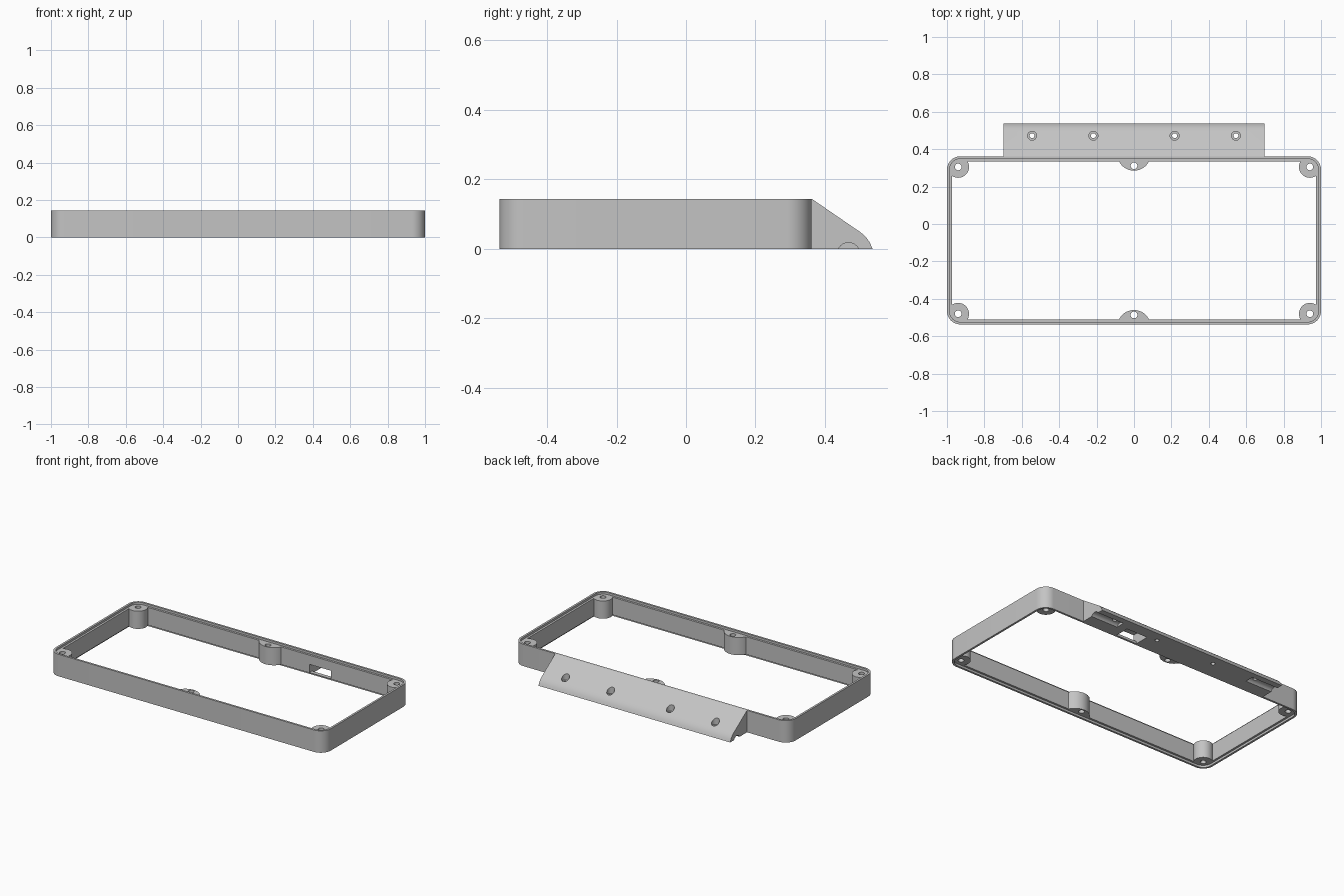
import bpy, bmesh, math
from mathutils import Vector

cube = bpy.data.objects.get("Cube")
if cube:
    bpy.data.objects.remove(cube, do_unlink=True)

# Main dimensions
HALF_X, FRONT, BACK, HEIGHT = 1.0, -0.537, 0.362, 0.144
WALL, LIP, LIP_DEPTH, CORNER = 0.027, 0.0135, 0.014, 0.072
WING_X = 0.697
HOLE_Y = 0.472

grey = bpy.data.materials.new("light_grey_plastic")
grey.use_nodes = True
colour = (0.55, 0.55, 0.55, 1)
grey.diffuse_color = colour
grey.node_tree.nodes["Principled BSDF"].inputs["Base Color"].default_value = colour


def prism(name, points, offset):
    """Extrude a closed outline of 3D points along an offset vector."""
    mesh = bpy.data.meshes.new(name)
    bm = bmesh.new()
    face = bm.faces.new([bm.verts.new(p) for p in points])
    new = bmesh.ops.extrude_face_region(bm, geom=[face])["geom"]
    bmesh.ops.translate(bm, vec=Vector(offset),
                        verts=[v for v in new if isinstance(v, bmesh.types.BMVert)])
    bmesh.ops.recalc_face_normals(bm, faces=bm.faces)
    bm.to_mesh(mesh)
    bm.free()
    mesh.materials.append(grey)
    obj = bpy.data.objects.new(name, mesh)
    bpy.context.collection.objects.link(obj)
    return obj


def rounded_box(name, inset, z0, z1):
    """Rounded rectangular block following the frame outline."""
    r = CORNER - inset
    x = HALF_X - CORNER
    centres = [(x, BACK - CORNER), (-x, BACK - CORNER),
               (-x, FRONT + CORNER), (x, FRONT + CORNER)]
    pts = []
    for quarter, (cx, cy) in enumerate(centres):
        for i in range(13):
            a = math.pi / 2 * (quarter + i / 12)
            pts.append((cx + r * math.cos(a), cy + r * math.sin(a), z0))
    return prism(name, pts, (0, 0, z1 - z0))


def post(name, x, y, r, z0, z1, sides=32):
    """Upright cylinder."""
    angles = [2 * math.pi * i / sides for i in range(sides)]
    pts = [(x + r * math.cos(a), y + r * math.sin(a), z0) for a in angles]
    return prism(name, pts, (0, 0, z1 - z0))


def side_profile(name, yz, x0, x1):
    """Outline in the side plane, extruded across x."""
    return prism(name, [(x0, y, z) for y, z in yz], (x1 - x0, 0, 0))


def combine(target, tool, operation):
    """Apply a boolean and discard its tool."""
    tool.hide_render = True
    mod = target.modifiers.new("cut", "BOOLEAN")
    mod.operation, mod.object, mod.solver = operation, tool, "EXACT"
    bpy.context.view_layer.objects.active = target
    bpy.ops.object.modifier_apply(modifier=mod.name)
    bpy.data.objects.remove(tool, do_unlink=True)


# Frame opening, with the screw bosses left standing in it
opening = rounded_box("opening_cutter", WALL, -0.1, 0.3)
boss_rows = (BACK - 0.057, FRONT + 0.057)
for y in boss_rows:
    for x in (-0.94, 0.94):
        combine(opening, post("corner_boss", x, y, 0.058, -0.2, 0.4), "DIFFERENCE")
for y in (BACK + 0.012, FRONT - 0.012):
    combine(opening, post("middle_boss", 0, y, 0.089, -0.2, 0.4, 48), "DIFFERENCE")

frame = rounded_box("enclosure_frame", 0, 0, HEIGHT)
combine(frame, opening, "DIFFERENCE")

# Stepped lips around the top and bottom rims
combine(frame, rounded_box("top_step", LIP, HEIGHT - LIP_DEPTH, 0.3), "DIFFERENCE")
combine(frame, rounded_box("bottom_step", LIP, -0.1, LIP_DEPTH), "DIFFERENCE")

# Screw holes through the bosses
for x, inset in ((-0.94, 0.057), (0, 0.051), (0.94, 0.057)):
    for y in (BACK - inset, FRONT + inset):
        combine(frame, post("screw_hole", x, y, 0.018, -0.1, 0.3, 24), "DIFFERENCE")

# Sloping rear wing with a rounded nose
wing_yz = [(BACK, 0), (BACK, HEIGHT), (0.502, 0.048), (0.512, 0.040),
           (0.521, 0.030), (0.530, 0.017), (-FRONT, 0)]
wing = side_profile("rear_wing", wing_yz, -WING_X, WING_X)

# Counterbored mounting holes
for x in (-0.545, -0.217, 0.217, 0.545):
    combine(wing, post("bolt_hole", x, HOLE_Y, 0.013, -0.1, 0.3, 24), "DIFFERENCE")
    combine(wing, post("counterbore", x, HOLE_Y, 0.024, 0.042, 0.3, 24), "DIFFERENCE")

# Round-topped grooves under both wing ends
arc = [math.pi * 2 * i / 32 for i in range(32)]
groove_yz = [(0.468 + 0.0324 * math.cos(a), -0.0144 + 0.0324 * math.sin(a)) for a in arc]
for s in (-1, 1):
    combine(wing, side_profile("end_groove", groove_yz, s * 0.5, s * 0.8), "DIFFERENCE")

# Cable pocket under the wing and the window behind it
pocket_yz = [(0.34, -0.05), (0.34, 0.07), (0.41, 0.07), (0.46, 0.045), (0.46, -0.05)]
combine(wing, side_profile("cable_pocket", pocket_yz, 0.285, 0.44), "DIFFERENCE")
window_yz = [(0.3, 0.016), (0.3, 0.07), (0.4, 0.07), (0.4, 0.016)]
combine(frame, side_profile("cable_window", window_yz, 0.285, 0.44), "DIFFERENCE")

# Smooth the curved walls, keep the edges crisp
for obj in (frame, wing):
    bpy.ops.object.select_all(action="DESELECT")
    obj.select_set(True)
    bpy.context.view_layer.objects.active = obj
    bpy.ops.object.shade_smooth_by_angle(angle=math.radians(30))
